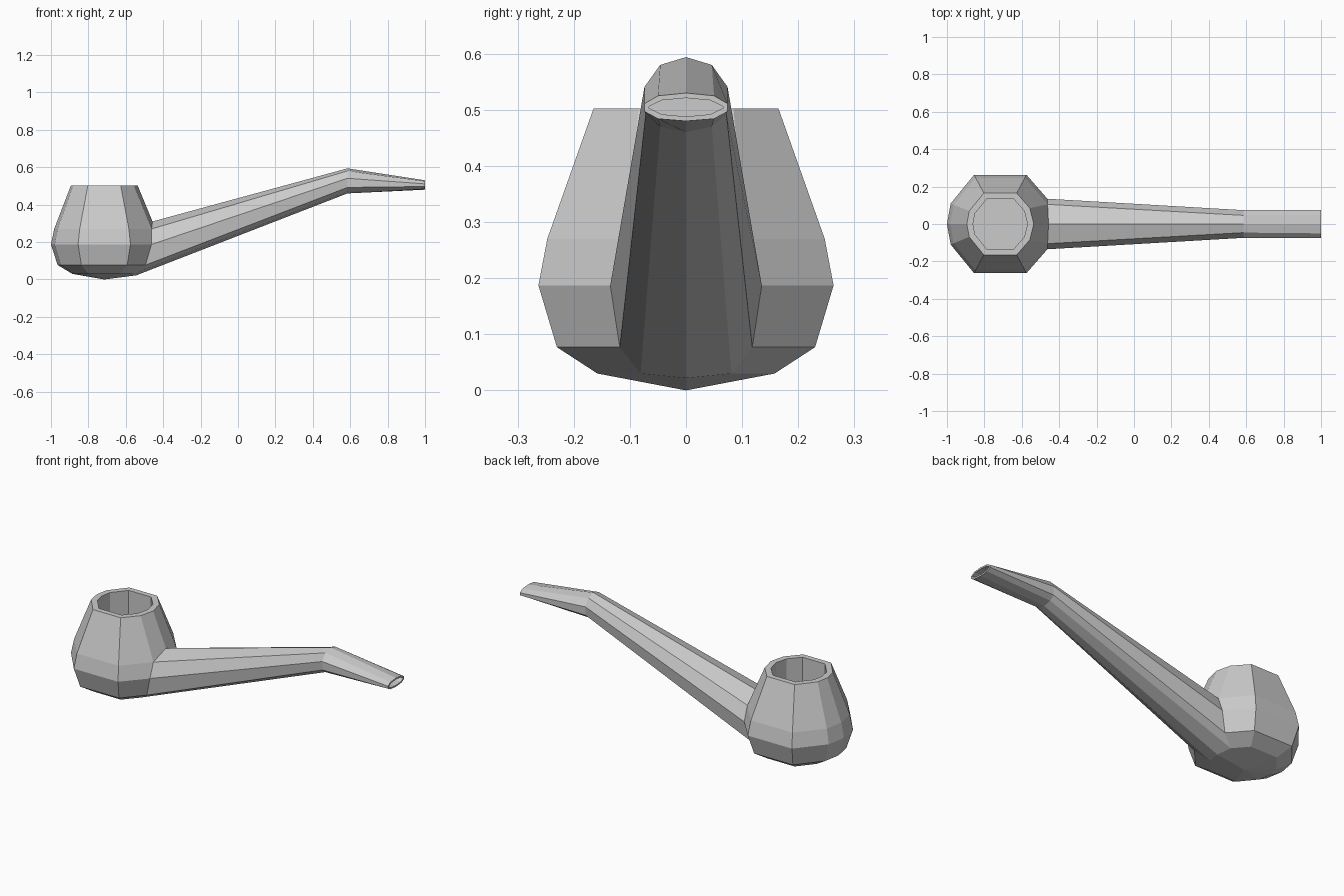
import bpy, bmesh

if "Cube" in bpy.data.objects:
    bpy.data.objects.remove(bpy.data.objects["Cube"])

BOWL_X = -0.715
# Half outline of the ten-sided bowl at its widest level
HALF = [(.285, 0), (.252, .135), (.14, .263), (-.14, .263), (-.265, .11), (-.285, 0)]
OUTLINE = HALF + [(x, -y) for x, y in HALF[-2:0:-1]]


def bridge(bm, a, b):
    """Skin quads between two closed rings of equal length."""
    n = len(a)
    return [bm.faces.new((a[i], a[(i + 1) % n], b[(i + 1) % n], b[i])) for i in range(n)]


def finish(bm, name):
    bmesh.ops.recalc_face_normals(bm, faces=bm.faces)
    me = bpy.data.meshes.new(name)
    bm.to_mesh(me)
    bm.free()
    ob = bpy.data.objects.new(name, me)
    bpy.context.collection.objects.link(ob)
    return ob


# Bowl: outside from the rim down, then the inner wall
bm = bmesh.new()


def bowl_ring(scale, z):
    return [bm.verts.new((BOWL_X + x * scale, y * scale, z)) for x, y in OUTLINE]


outer = [bowl_ring(s, z) for s, z in
         [(.627, .502), (.94, .27), (1, .187), (.875, .077), (.6, .03)]]
# Shape the top of the stem joint
outer[1][0].co = (-.457, 0, .31)
outer[1][1].co = (-.462, .105, .27)
outer[1][-1].co = (-.462, -.105, .27)
for a, b in zip(outer, outer[1:]):
    bridge(bm, a, b)
tip = bm.verts.new((BOWL_X, 0, 0))
low = outer[-1]
for i in range(10):
    bm.faces.new((low[i], low[(i + 1) % 10], tip))
inner, floor = bowl_ring(.51, .502), bowl_ring(.51, .16)
bridge(bm, outer[0], inner)
bridge(bm, inner, floor)
bm.faces.new(floor)

# Stem joint follows the bowl surface, so the covered bowl faces are removed
joint = [outer[1][0], outer[1][1], outer[2][1], outer[3][1], outer[4][1], outer[4][0]]
joint = [tuple(v.co) for v in joint]
joint[-1] = (joint[-1][0], 0, .022)
outer[4][0].co = joint[-1]
bmesh.ops.delete(bm, geom=[outer[2][0], outer[3][0]], context='VERTS')
finish(bm, "bowl")

# Stem with bend, mouthpiece and recessed slot
bm = bmesh.new()


def stem_ring(half):
    pts = half + [(x, -y, z) for x, y, z in half[-2:0:-1]]
    return [bm.verts.new(p) for p in pts]


def at_x(x, prof, scale=1, mid=.505):
    return [(x, y * scale, mid + (z - mid) * scale) for y, z in prof]


bend = [(0, .594), (.046, .58), (.074, .541), (.072, .492), (.046, .47), (0, .46)]
mouth = [(0, .53), (.05, .525), (.074, .511), (.074, .497), (.05, .484), (0, .48)]
slot = [(0, .521), (.043, .517), (.066, .506), (.066, .503), (.043, .492), (0, .488)]
rings = [stem_ring(h) for h in (joint, at_x(.585, bend), at_x(1, mouth),
                                at_x(1, slot), at_x(.93, slot))]
for a, b in zip(rings, rings[1:]):
    bridge(bm, a, b)
bm.faces.new(rings[-1])
finish(bm, "stem")
